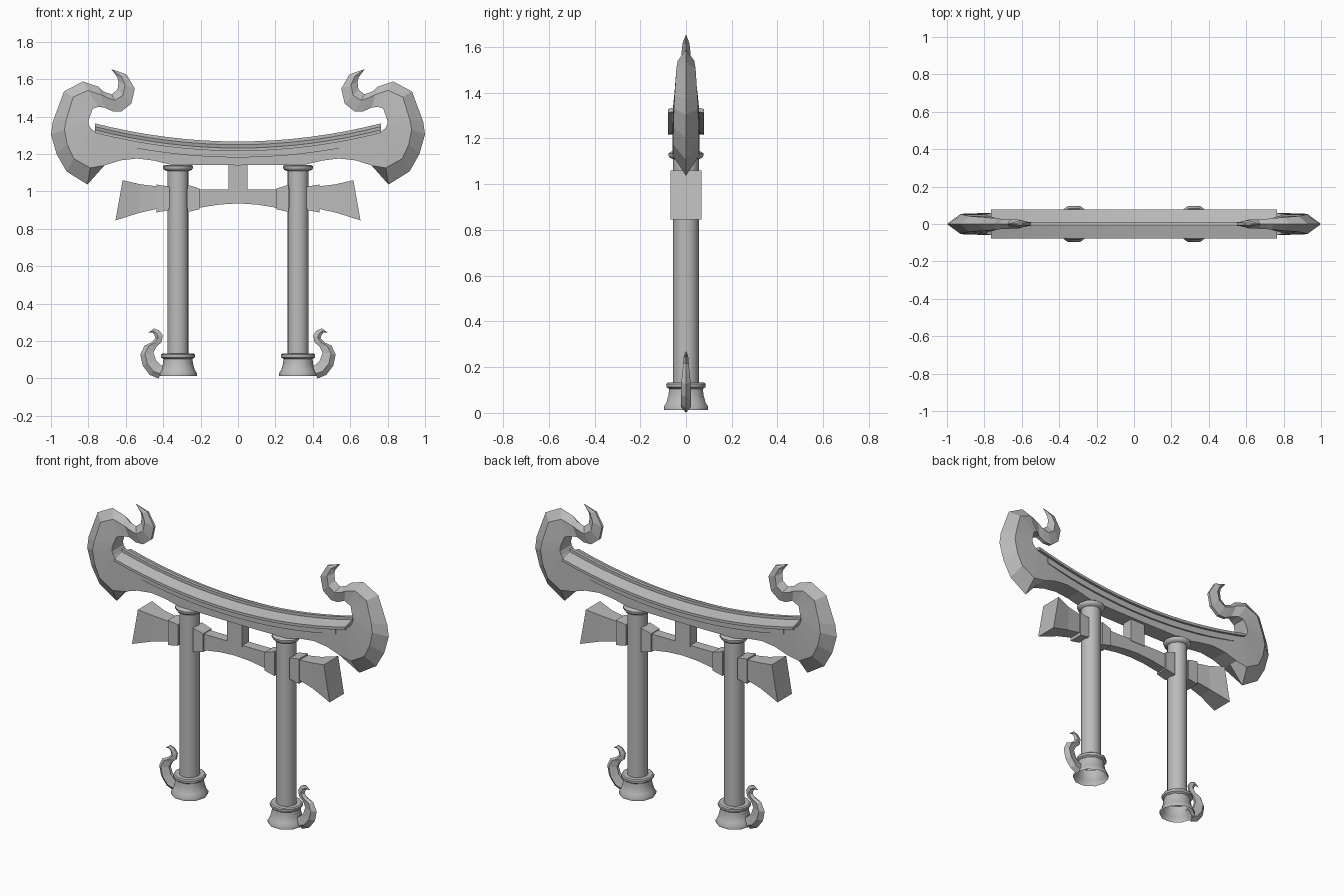
import bpy, bmesh, math

cube = bpy.data.objects.get("Cube")
if cube:
    bpy.data.objects.remove(cube, do_unlink=True)

stone = bpy.data.materials.new("grey_stone")
stone.use_nodes = True
GREY = (0.5, 0.5, 0.5, 1)
stone.diffuse_color = GREY
stone.node_tree.nodes["Principled BSDF"].inputs["Base Color"].default_value = GREY


def finish(name, bm, mirror=True, smooth=None):
    """Turn a bmesh into an object, optionally mirrored across x."""
    bmesh.ops.recalc_face_normals(bm, faces=bm.faces[:])
    mesh = bpy.data.meshes.new(name)
    bm.to_mesh(mesh)
    bm.free()
    mesh.materials.append(stone)
    obj = bpy.data.objects.new(name, mesh)
    bpy.context.collection.objects.link(obj)
    if mirror:
        mod = obj.modifiers.new("Mirror", "MIRROR")
        mod.use_clip = True
    if smooth:
        bpy.ops.object.select_all(action="DESELECT")
        obj.select_set(True)
        bpy.context.view_layer.objects.active = obj
        bpy.ops.object.shade_smooth_by_angle(angle=math.radians(smooth))
    return obj


def loft(name, sections, cap_start=True, cap_end=True, **kw):
    """Skin a series of closed cross-sections."""
    bm = bmesh.new()
    rings = [[bm.verts.new(p) for p in s] for s in sections]
    n = len(rings[0])
    for a, b in zip(rings, rings[1:]):
        for i in range(n):
            j = (i + 1) % n
            bm.faces.new((a[i], a[j], b[j], b[i]))
    if cap_start:
        bm.faces.new(rings[0])
    if cap_end:
        bm.faces.new(rings[-1])
    return finish(name, bm, **kw)


def bar(name, stations, **kw):
    """Rectangular bar along x: (x bottom, x top, half width, bottom, top)."""
    return loft(name, [[(xb, -w, zb), (xb, w, zb), (xt, w, zt), (xt, -w, zt)]
                       for xb, xt, w, zb, zt in stations], **kw)


def blade(stations):
    """Horn sections with a sharp outer edge: outer xz, inner xz, ridge, width."""
    out = []
    for ox, oz, ix, iz, f, t in stations:
        rx, rz = ox + (ix - ox) * f, oz + (iz - oz) * f
        ti = t if t > 0.035 else t * 0.4
        out.append([(ox, 0, oz), (rx, t, rz), (ix, ti, iz), (ix, -ti, iz), (rx, -t, rz)])
    return out


def lathe(name, profile, x, sides, smooth):
    """Spin a radius/height profile about a vertical axis."""
    bm = bmesh.new()
    rings = [[bm.verts.new((x + r * math.cos(math.tau * i / sides),
                            r * math.sin(math.tau * i / sides), z))
              for i in range(sides)] for r, z in profile]
    for a, b in zip(rings, rings[1:]):
        for i in range(sides):
            j = (i + 1) % sides
            bm.faces.new((a[i], a[j], b[j], b[i]))
    return finish(name, bm, mirror=True, smooth=smooth)


# Main beam, sweeping up into a curled horn at each end
lintel = [
    (0, 1.14, 0, 1.23, 0, .05), (.355, 1.142, .355, 1.245, 0, .05),
    (.45, 1.165, .45, 1.26, 0, .05), (.54, 1.176, .54, 1.27, 0, .052),
    (.63, 1.166, .63, 1.29, 0, .055), (.714, 1.139, .714, 1.31, 0, .057),
]
horn = [
    (.805, 1.037, .757, 1.315, .32, .058), (.917, 1.107, .785, 1.335, .3, .057),
    (.97, 1.2, .797, 1.355, .33, .055), (1, 1.305, .8, 1.375, .36, .053),
    (.99, 1.374, .79, 1.405, .36, .05), (.93, 1.535, .777, 1.442, .32, .042),
    (.83, 1.588, .75, 1.452, .35, .036),
]
curl = [
    (.746, 1.56, .714, 1.449, .38, .03), (.72, 1.535, .67, 1.428, .3, .027),
    (.676, 1.519, .623, 1.428, .35, .025), (.644, 1.545, .57, 1.47, .4, .023),
    (.639, 1.585, .552, 1.55, .4, .02), (.645, 1.61, .596, 1.626, .4, .015),
    (.676, 1.652, .674, 1.653, .5, .001),
]
loft("horned_beam", blade(lintel + horn + curl), cap_start=False)


# Curved roof strip and the moulding beneath it
def sagging(name, half, end):
    section = half + [(-y, z) for y, z in reversed(half)]
    steps = 8
    xs = [end * i / steps for i in range(steps + 1)]
    rise = lambda x: 0.097 * (x / 0.765) ** 2
    return loft(name, [[(x, y, z + rise(x)) for y, z in section] for x in xs],
                cap_start=False, smooth=20)


sagging("roof", [(.01, 1.267), (.01, 1.25), (.078, 1.232), (.078, 1.216), (.03, 1.222)], .765)
sagging("roof_moulding", [(.06, 1.23), (.06, 1.182)], .69)

# Tie beam with flared ends
bar("tie_beam", [
    (0, 0, .03, .936, 1.01), (.1, .1, .03, .93, 1.01), (.2, .2, .03, .914, 1.01),
    (.3, .3, .032, .912, 1.02), (.42, .42, .036, .91, 1.026),
    (.53, .52, .046, .885, 1.038), (.655, .617, .068, .845, 1.06)], cap_start=False)
bar("centre_post", [(-.05, -.05, .033, 1, 1.16), (.05, .05, .033, 1, 1.16)], mirror=False)

# Wedges either side of each column
bar("outer_wedge", [(.37, .37, .042, .9, 1.026), (.435, .435, .044, .888, 1.037)])
bar("inner_wedge", [(.205, .205, .04, .905, 1.015), (.27, .27, .042, .89, 1.036)])

# Columns, capitals and hollow flared bases
COLUMN_X = .321
lathe("column", [(.057, .12), (.057, 1.13)], COLUMN_X, 16, 40)
lathe("capital", [(.055, 1.108), (.074, 1.115), (.08, 1.125), (.08, 1.135), (.07, 1.142),
                  (.01, 1.142)], COLUMN_X, 10, 40)
lathe("base", [(.101, .012), (.102, .028), (.09, .045), (.08, .08), (.078, .105),
               (.09, .113), (.091, .127), (.085, .133), (.05, .133)], COLUMN_X, 10, 40)

# Small curled horn on the outside of each base
loft("base_horn", blade([
    (.425, .0, .39, .07, .35, .02), (.473, .02, .41, .07, .35, .022),
    (.51, .07, .438, .096, .35, .022), (.522, .128, .452, .139, .35, .02),
    (.5, .176, .436, .171, .35, .017), (.462, .193, .409, .193, .35, .014),
    (.441, .214, .402, .23, .4, .012), (.447, .235, .42, .257, .4, .01),
    (.457, .246, .448, .268, .4, .007), (.478, .245, .478, .247, .5, .001)]))
